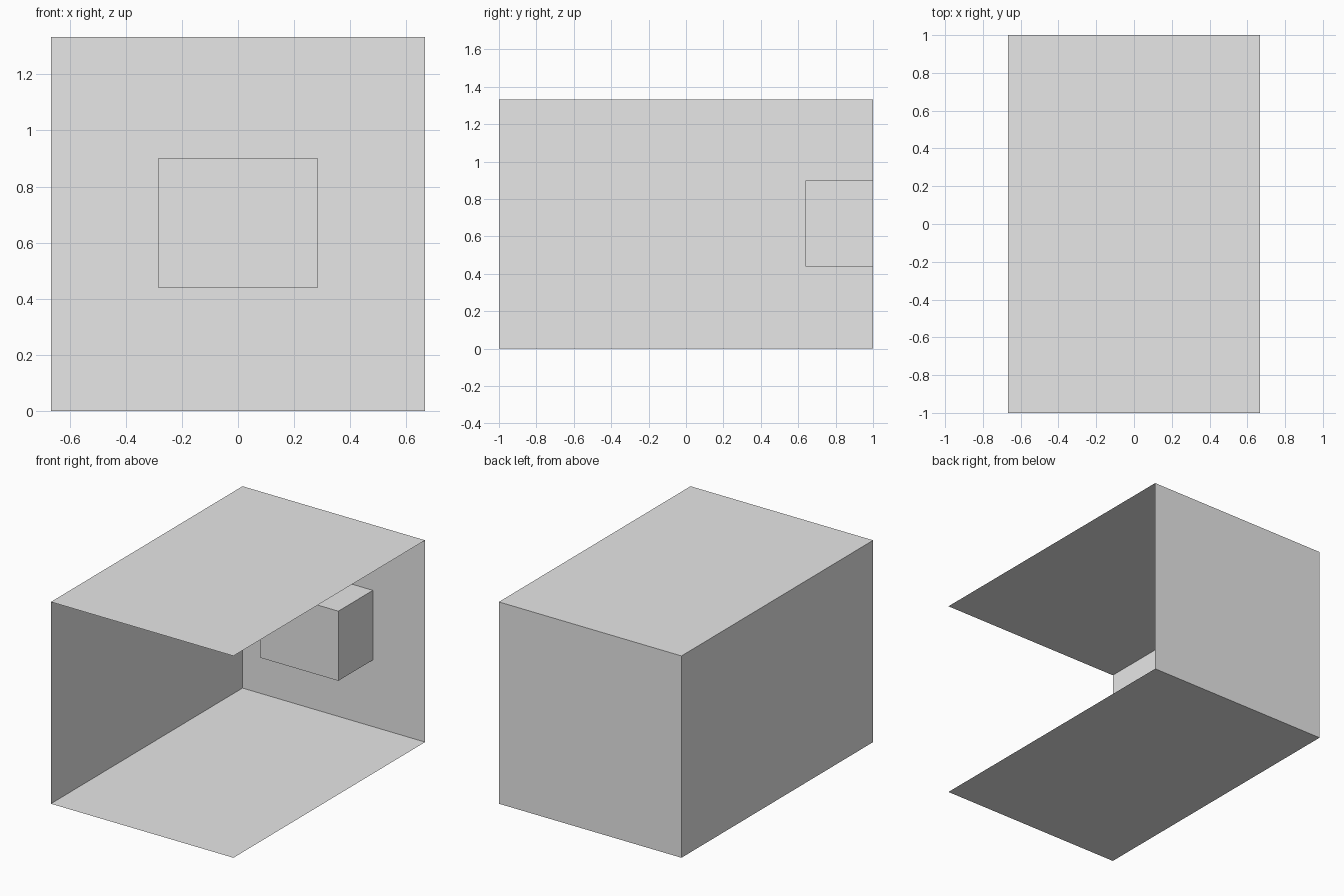
import bpy
import bmesh
from mathutils import Matrix, Vector

cube = bpy.data.objects.get("Cube")
if cube:
    bpy.data.objects.remove(cube, do_unlink=True)

# Room dimensions
HALF_W, HALF_D, HEIGHT = 0.667, 1.0, 1.333

grey = bpy.data.materials.new("light grey")
grey.use_nodes = True
grey.diffuse_color = (0.8, 0.8, 0.8, 1)
grey.node_tree.nodes["Principled BSDF"].inputs["Base Color"].default_value = (0.8, 0.8, 0.8, 1)


def finish(name, bm):
    mesh = bpy.data.meshes.new(name)
    bm.to_mesh(mesh)
    bm.free()
    mesh.materials.append(grey)
    obj = bpy.data.objects.new(name, mesh)
    bpy.context.collection.objects.link(obj)
    return obj


def box(name, low, high, keep=None):
    """Box between two corners; keep(normal) picks the faces that stay."""
    low, high = Vector(low), Vector(high)
    bm = bmesh.new()
    place = Matrix.Translation((low + high) / 2) @ Matrix.Diagonal((high - low).to_4d())
    bmesh.ops.create_cube(bm, size=1, matrix=place)
    bm.normal_update()
    if keep:
        gone = [f for f in bm.faces if not keep(f.normal)]
        bmesh.ops.delete(bm, geom=gone, context="FACES")
    return finish(name, bm)


# Thin shell: floor, ceiling, one side wall and back wall; front and +x side open
box("room_shell", (-HALF_W, -HALF_D, 0), (HALF_W, HALF_D, HEIGHT),
    keep=lambda n: abs(n.z) > 0.5 or n.x < -0.5 or n.y > 0.5)

# Block standing out from the back wall, open where it meets the wall
box("wall_block", (-0.285, 0.64, 0.44), (0.285, HALF_D, 0.9),
    keep=lambda n: n.y < 0.5)
